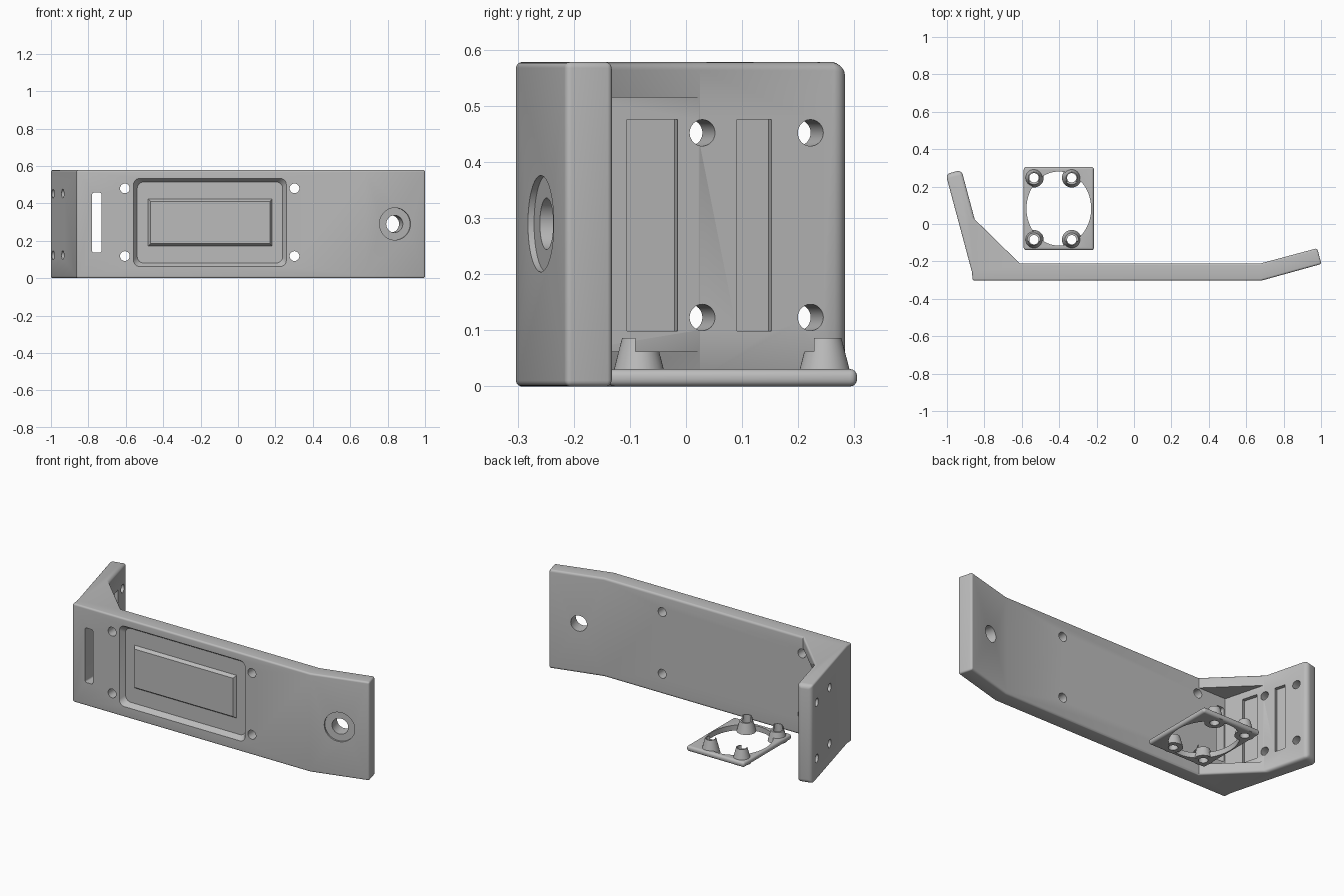
import bpy, bmesh
from math import radians, sin, cos, pi
from mathutils import Vector, Matrix

if "Cube" in bpy.data.objects:
    bpy.data.objects.remove(bpy.data.objects["Cube"], do_unlink=True)

GREY = (0.5, 0.5, 0.5, 1)
mat = bpy.data.materials.new("light grey")
mat.use_nodes = True
mat.diffuse_color = GREY
mat.node_tree.nodes["Principled BSDF"].inputs["Base Color"].default_value = GREY

TILT = radians(15)
S, C = sin(TILT), cos(TILT)
THICK = 0.087
HEIGHT = 0.578


def finish(name, bm):
    bmesh.ops.recalc_face_normals(bm, faces=bm.faces)
    me = bpy.data.meshes.new(name)
    bm.to_mesh(me)
    bm.free()
    me.materials.append(mat)
    ob = bpy.data.objects.new(name, me)
    bpy.context.collection.objects.link(ob)
    return ob


def activate(ob):
    bpy.ops.object.select_all(action='DESELECT')
    ob.select_set(True)
    bpy.context.view_layer.objects.active = ob


def apply(ob, mod):
    activate(ob)
    bpy.ops.object.modifier_apply(modifier=mod.name)


def boolean(ob, other, op='DIFFERENCE'):
    other.hide_render = True
    m = ob.modifiers.new("cut", 'BOOLEAN')
    m.operation, m.solver, m.object = op, 'EXACT', other
    apply(ob, m)
    bpy.data.objects.remove(other, do_unlink=True)


def smooth(ob):
    activate(ob)
    bpy.ops.object.shade_smooth_by_angle(angle=radians(32))


def prism(name, pts, z0, z1):
    bm = bmesh.new()
    f = bm.faces.new([bm.verts.new((x, y, z0)) for x, y in pts])
    ext = bmesh.ops.extrude_face_region(bm, geom=[f])["geom"]
    bmesh.ops.translate(bm, vec=(0, 0, z1 - z0),
                        verts=[v for v in ext if isinstance(v, bmesh.types.BMVert)])
    return finish(name, bm)


def rod(name, centre, axis, r1, r2, depth, sides=40):
    """Cylinder or cone centred on a point, pointing along an axis."""
    bm = bmesh.new()
    turn = Vector(axis).to_track_quat('Z', 'Y').to_matrix().to_4x4()
    bmesh.ops.create_cone(bm, cap_ends=True, segments=sides, radius1=r1, radius2=r2,
                          depth=depth, matrix=Matrix.Translation(centre) @ turn)
    return finish(name, bm)


def box(name, centre, size, turn=0.0):
    bm = bmesh.new()
    m = Matrix.Translation(centre) @ Matrix.Rotation(turn, 4, 'Z') @ Matrix.Diagonal((*size, 1))
    bmesh.ops.create_cube(bm, size=1, matrix=m)
    return finish(name, bm)


def panel(name, x, z, y0, y1, inset, radius=0.0):
    """Rectangle facing front at y0, narrowing or widening by inset at y1."""
    bm = bmesh.new()
    bmesh.ops.create_cube(bm, size=1)
    for v in bm.verts:
        far = v.co.y > 0
        d = inset if far else 0
        sx, sz = (1 if v.co.x > 0 else -1), (1 if v.co.z > 0 else -1)
        v.co = ((x[1] if sx > 0 else x[0]) - sx * d, y1 if far else y0,
                (z[1] if sz > 0 else z[0]) - sz * d)
    if radius:
        long = [e for e in bm.edges if (e.verts[0].co.y > (y0 + y1) / 2) !=
                (e.verts[1].co.y > (y0 + y1) / 2)]
        bmesh.ops.bevel(bm, geom=long, offset=radius, segments=6, profile=0.5, affect='EDGES')
    return finish(name, bm)


# Bracket: outline with filled corner, extruded upward
front, back = -0.303, -0.21
wing_out = Vector((-1.0065, 0.2665))
wing_in = wing_out + THICK * Vector((C, S))
tip = Vector((1.002, -0.2137))


def wing_x(y):
    return wing_in.x + (wing_in.y - y) * S / C


outline = [(-0.863, front), (0.68, front), tip, tip + THICK * Vector((-S, C)),
           (0.68, back), (-0.612, back), (wing_x(0.025), 0.025),
           wing_in, wing_out, (-0.866, -0.258)]
bracket = prism("bracket", outline, 0, HEIGHT)

# Rounded edges, larger around the free end of the wing
bm = bmesh.new()
bm.from_mesh(bracket.data)
weight = bm.edges.layers.float.new("bevel_weight_edge")
for e in bm.edges:
    if e.calc_face_angle() > radians(50):
        e[weight] = 1.0 if all(v.co.y > 0 for v in e.verts) else 0.42
bm.to_mesh(bracket.data)
bm.free()
bev = bracket.modifiers.new("round", 'BEVEL')
bev.limit_method, bev.width, bev.segments = 'WEIGHT', 0.025, 5
apply(bracket, bev)

# Hollow between the upper and lower gussets
g = 0.0008
boolean(bracket, prism("hollow", [(wing_x(back + g) + g, back + g), (-0.5, back + g),
                                  (-0.5, 0.2), (wing_x(0.2) + g, 0.2)], 0.062, 0.515))

# Front recess with a raised tapered block inside
boolean(bracket, panel("recess", (-0.565, 0.265), (0.055, 0.54), front - 0.01, front + 0.03,
                       0.026, 0.03))
boolean(bracket, panel("block", (-0.468, 0.17), (0.185, 0.41), front + 0.012, front + 0.04,
                       -0.02), 'UNION')

# Mounting holes and strap slot through the main plate
for x in (-0.605, 0.302):
    for z in (0.118, 0.48):
        boolean(bracket, rod("hole", (x, -0.25, z), (0, 1, 0), 0.026, 0.026, 0.3))
boolean(bracket, panel("slot", (-0.78, -0.73), (0.137, 0.457), -0.4, -0.17, 0, 0.01))

# Counterbored hole in the angled end
mid = Vector((0.84, front + 0.16 * S / C, 0.29))
axis = Vector((-S, C, 0))
boolean(bracket, rod("bore", mid, axis, 0.086, 0.086, 0.024, 56))
boolean(bracket, rod("hole", mid, axis, 0.046, 0.046, 0.4))

# Holes and shallow grooves on the wing
for y in (0.029, 0.222):
    for z in (0.123, 0.452):
        boolean(bracket, rod("hole", (wing_x(y), y, z), (C, S, 0), 0.0235, 0.0235, 0.3))
for y0, y1 in ((-0.105, -0.015), (0.091, 0.152)):
    y = (y0 + y1) / 2
    boolean(bracket, box("groove", (wing_x(y), y, 0.287), (0.04, (y1 - y0) / C, 0.377), TILT))
smooth(bracket)

# Separate base plate with rounded rim
cx, cy = -0.402, 0.0825
plate = box("base_plate", (cx, cy, 0.0155), (0.375, 0.445, 0.031))
bev = plate.modifiers.new("round", 'BEVEL')
bev.width, bev.segments = 0.013, 4
apply(plate, bev)
opening = rod("opening", (0, 0, 0), (0, 0, 1), 1, 1, 0.3, 72)
opening.data.transform(Matrix.Translation((cx, cy, 0)) @ Matrix.Diagonal((0.173, 0.198, 1, 1)))
boolean(plate, opening)

# Four tapered bosses, stepped on the side facing the middle
spots = [(x, y) for x in (-0.535, -0.333) for y in (-0.084, 0.247)]
for x, y in spots:
    boolean(plate, rod("boss", (x, y, 0.0435), (0, 0, 1), 0.052, 0.03, 0.085), 'UNION')
boolean(plate, box("step", (cx, 0.069, 0.11), (0.6, 0.318, 0.096)))
for x, y in spots:
    boolean(plate, rod("hole", (x, y, 0.05), (0, 0, 1), 0.025, 0.025, 0.3))
smooth(plate)
